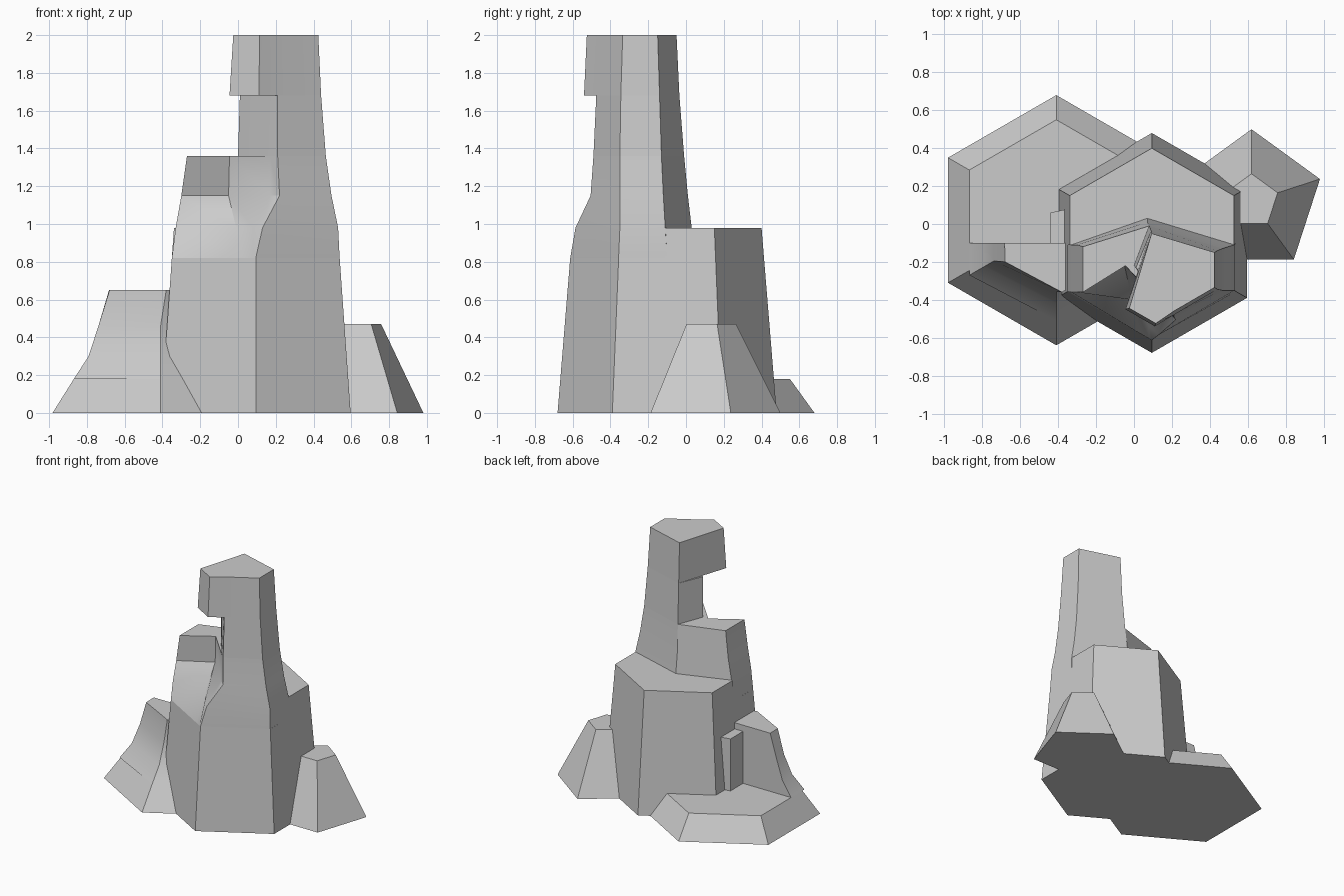
import bpy, bmesh, math

if "Cube" in bpy.data.objects:
    bpy.data.objects.remove(bpy.data.objects["Cube"])


def ngon(cx, cy, r, n):
    """Regular polygon with one corner pointing to +y."""
    return [(cx + r * math.cos(math.pi / 2 + i * math.tau / n),
             cy + r * math.sin(math.pi / 2 + i * math.tau / n)) for i in range(n)]


def loft(name, rings):
    """Skin a stack of (height, outline) rings and cap both ends."""
    bm = bmesh.new()
    loops = [[bm.verts.new((x, y, z)) for x, y in pts] for z, pts in rings]
    n = len(loops[0])
    for a, b in zip(loops, loops[1:]):
        for i in range(n):
            j = (i + 1) % n
            bm.faces.new((a[i], a[j], b[j], b[i]))
    bm.faces.new(loops[0][::-1])
    bm.faces.new(loops[-1])
    bmesh.ops.recalc_face_normals(bm, faces=bm.faces)
    mesh = bpy.data.meshes.new(name)
    bm.to_mesh(mesh)
    bm.free()
    ob = bpy.data.objects.new(name, mesh)
    bpy.context.collection.objects.link(ob)
    bpy.ops.object.select_all(action='DESELECT')
    bpy.context.view_layer.objects.active = ob
    ob.select_set(True)
    bpy.ops.object.shade_smooth_by_angle(angle=math.radians(30))
    return ob


# Main hexagonal base
loft("main_rock_base", [(0, ngon(.094, -.1, .58, 6)), (.82, ngon(.094, -.1, .513, 6))])

# Flat ledge behind the tower
def ledge(r):
    w = r * math.cos(math.pi / 6)
    return [(.094, -.1 + r), (.094 - w, -.1 + r / 2), (.094 - w, -.11),
            (.094 + w, -.11), (.094 + w, -.1 + r / 2)]

loft("back_ledge", [(.82, ledge(.513)), (.98, ledge(.5))])

# Tower shoulder with the chipped front-left notch
loft("tower_shoulder", [
    (.82, [(.08, .05), (.538, -.10), (.538, -.357), (.094, -.613),
           (.08, -.605), (.03, -.577), (-.35, -.357), (-.35, -.1)]),
    (.98, [(.07, .03), (.53, -.11), (.53, -.35), (.13, -.585),
           (.08, -.54), (-.01, -.40), (-.33, -.36), (-.33, -.11)]),
    (1.15, [(.07, .01), (.495, -.12), (.495, -.35), (.22, -.505),
            (.17, -.46), (-.05, -.22), (-.30, -.36), (-.30, -.11)]),
    (1.36, [(.08, -.01), (.465, -.13), (.465, -.35), (.21, -.49),
            (.17, -.45), (-.045, -.22), (-.27, -.36), (-.27, -.12)])])

# Narrow pillar and overhanging head
loft("tower_pillar", [
    (1.36, [(.08, -.01), (.465, -.13), (.465, -.35), (.21, -.49), (.17, -.45), (0, -.22)]),
    (1.68, [(.09, -.035), (.44, -.14), (.44, -.345), (.21, -.475), (.175, -.43), (.01, -.23)])])
loft("tower_head", [
    (1.68, [(.09, -.035), (.44, -.14), (.44, -.345), (.21, -.48), (.11, -.54), (-.045, -.45)]),
    (2.0, [(.093, -.05), (.425, -.15), (.425, -.335), (.21, -.46), (.115, -.525), (-.025, -.445)])])

# Left rock: low hexagonal shelf
loft("left_shelf", [(0, ngon(-.41, .02, .66, 6)), (.18, ngon(-.41, .02, .53, 6))])

# Left rock: taller front peak
def peak(r):
    w = r * math.cos(math.pi / 6)
    return [(-.41 - w, -.1), (-.41 - w, -.005 - r / 2), (-.41, .02 - r),
            (-.41 + w, .02 - r / 2), (-.41 + w, -.1)]

loft("left_peak", [(.18, peak(.53)), (.3, peak(.44)), (.46, peak(.38)), (.65, peak(.315)[:1]
     + [(-.68, -.2), (-.38, -.36), (-.2, -.26), (-.2, -.1)])])

# Small buttress between peak and tower
loft("buttress", [(z, [(-.44, -.12), (-.3, -.12), (-.3, .09), (-.44, .06)]) for z in (.17, .6)])

# Right pentagonal boulder
loft("right_boulder", [(0, ngon(.62, .12, .38, 5)), (.47, ngon(.62, .12, .145, 5))])
